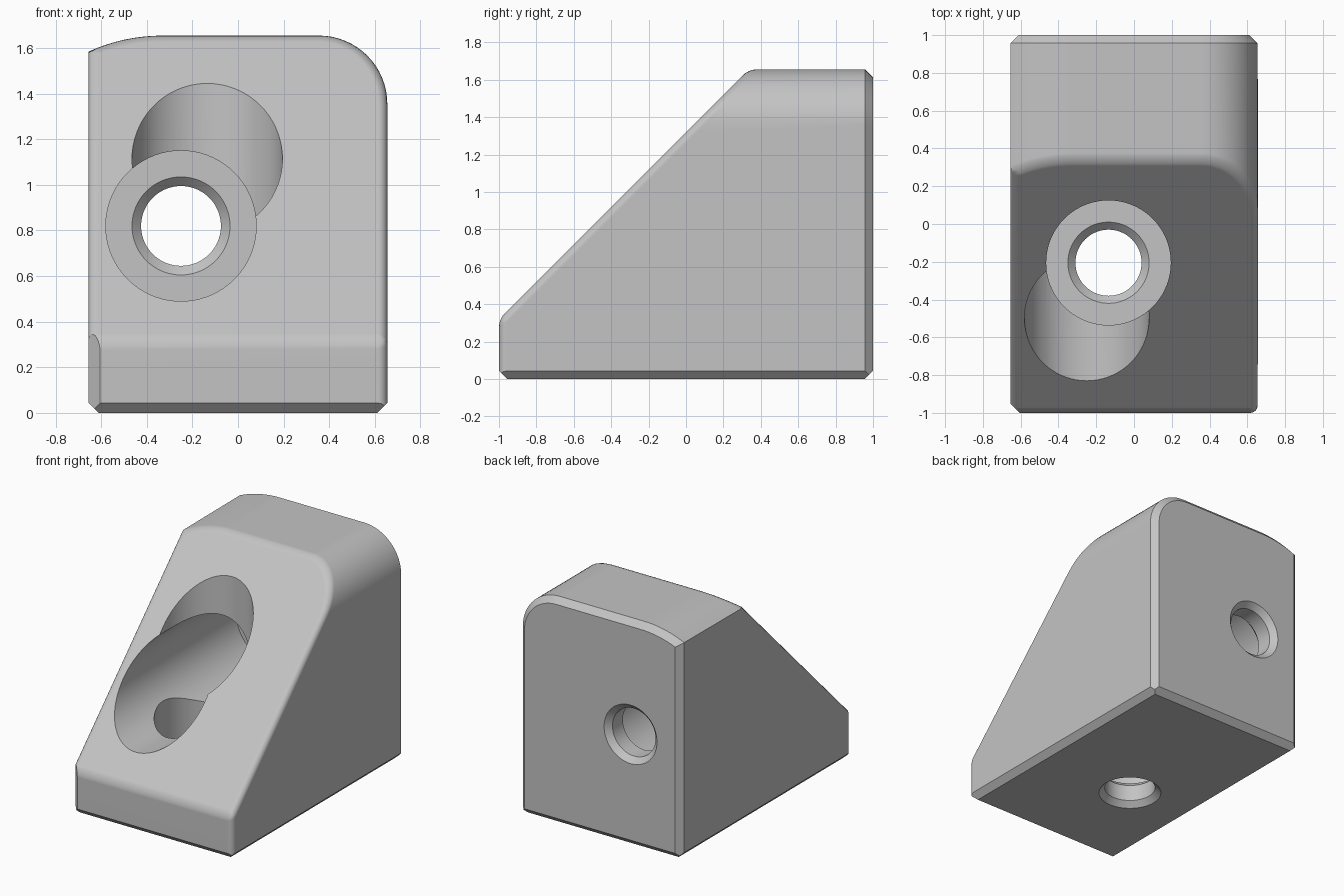
import bpy, bmesh
from math import sin, cos, pi, acos
from mathutils import Vector, Matrix

cube = bpy.data.objects.get("Cube")
if cube:
    bpy.data.objects.remove(cube, do_unlink=True)

W, H, D = 0.655, 1.655, 1.0      # half width, height, half depth
CH = 0.043                       # chamfer size
FLOOR = 0.2                      # wall left under each counterbore

grey = bpy.data.materials.new("plain grey")
grey.use_nodes = True
colour = (0.55, 0.55, 0.55, 1)
grey.diffuse_color = colour
grey.node_tree.nodes["Principled BSDF"].inputs["Base Color"].default_value = colour


def make_object(name, bm):
    bmesh.ops.recalc_face_normals(bm, faces=bm.faces[:])
    mesh = bpy.data.meshes.new(name)
    bm.to_mesh(mesh)
    bm.free()
    mesh.materials.append(grey)
    obj = bpy.data.objects.new(name, mesh)
    bpy.context.collection.objects.link(obj)
    return obj


def loft(bm, rings):
    """Skin closed rings of points and cap both ends."""
    rings = [[bm.verts.new(p) for p in ring] for ring in rings]
    for a, b in zip(rings, rings[1:]):
        for i in range(len(a)):
            j = (i + 1) % len(a)
            bm.faces.new((a[i], a[j], b[j], b[i]))
    bm.faces.new(rings[0][::-1])
    bm.faces.new(rings[-1])


def cut(bm, point, normal):
    """Slice away everything beyond a plane and close the cut."""
    geom = bm.verts[:] + bm.edges[:] + bm.faces[:]
    res = bmesh.ops.bisect_plane(bm, geom=geom, dist=1e-5, plane_co=point,
                                 plane_no=Vector(normal).normalized(), clear_outer=True)
    edges = [e for e in res["geom_cut"] if isinstance(e, bmesh.types.BMEdge)]
    return bmesh.ops.contextual_create(bm, geom=edges)["faces"][0]


def outline(y, inset):
    """Front outline: tight round on one top corner, shallow arc on the other."""
    pts = [(-W + inset, inset), (W - inset, inset)]
    r, big, n = 0.3, 0.79, 16
    for i in range(n + 1):
        a = pi / 2 * i / n
        pts.append((W - r + (r - inset) * cos(a), H - r + (r - inset) * sin(a)))
    cx, rb = -0.33, big - inset
    end = acos((cx + W - inset) / rb)
    for i in range(n // 2 + 1):
        a = pi / 2 + (pi / 2 - end) * i / (n // 2)
        pts.append((cx + rb * cos(a), H - big + rb * sin(a)))
    return [(x, y, z) for x, z in pts]


# Wedge body with chamfered back edge
bm = bmesh.new()
loft(bm, [outline(-D, 0), outline(D - CH, 0), outline(D, CH)])
slope = cut(bm, (0, -D, 0.32), (0, -1, 1))

# Soft rounds around the slope and on one front corner
soft = list(slope.edges)
for e in bm.edges:
    if e not in soft and all(abs(v.co.x - W) < 1e-4 and abs(v.co.y + D) < 1e-4 for v in e.verts):
        soft.append(e)
bmesh.ops.bevel(bm, geom=soft, offset=0.04, offset_type='OFFSET', segments=4,
                profile=0.5, affect='EDGES', clamp_overlap=True)

# Flat chamfers: other front corner, then the underside
cut(bm, (-W, -D + 0.05, 0), (-1, -1, 0))
cut(bm, (0, -D, CH), (0, -1, -1))
for s in (-1, 1):
    cut(bm, (s * W, 0, CH), (s, 0, -1))
body = make_object("wedge_body", bm)


def screw_hole(name, matrix):
    """Stepped cutter: chamfered through hole opening to a wide counterbore."""
    steps = [(0.225, -0.01), (0.175, 0.04), (0.175, FLOOR - 0.04),
             (0.215, FLOOR), (0.33, FLOOR), (0.33, 2.3)]
    n = 72
    bm = bmesh.new()
    loft(bm, [[matrix @ Vector((r * cos(2 * pi * i / n), r * sin(2 * pi * i / n), d))
               for i in range(n)] for r, d in steps])
    obj = make_object(name, bm)
    obj.hide_render = True
    return obj


# Two crossing screw holes, one from the back and one from below
cutters = [
    screw_hole("back_hole_cutter", Matrix.Translation((-0.25, D, 0.82)) @ Matrix.Rotation(pi / 2, 4, 'X')),
    screw_hole("bottom_hole_cutter", Matrix.Translation((-0.135, -0.205, 0))),
]
bpy.ops.object.select_all(action='DESELECT')
bpy.context.view_layer.objects.active = body
body.select_set(True)
for cutter in cutters:
    mod = body.modifiers.new(cutter.name, 'BOOLEAN')
    mod.operation = 'DIFFERENCE'
    mod.solver = 'EXACT'
    mod.object = cutter
    bpy.ops.object.modifier_apply(modifier=mod.name)
    bpy.data.objects.remove(cutter, do_unlink=True)

# Smooth rounds, crisp chamfers, flat large faces
bpy.ops.object.shade_smooth_by_angle(angle=pi / 6)
normals = body.modifiers.new("flat_faces", 'WEIGHTED_NORMAL')
normals.keep_sharp = True
